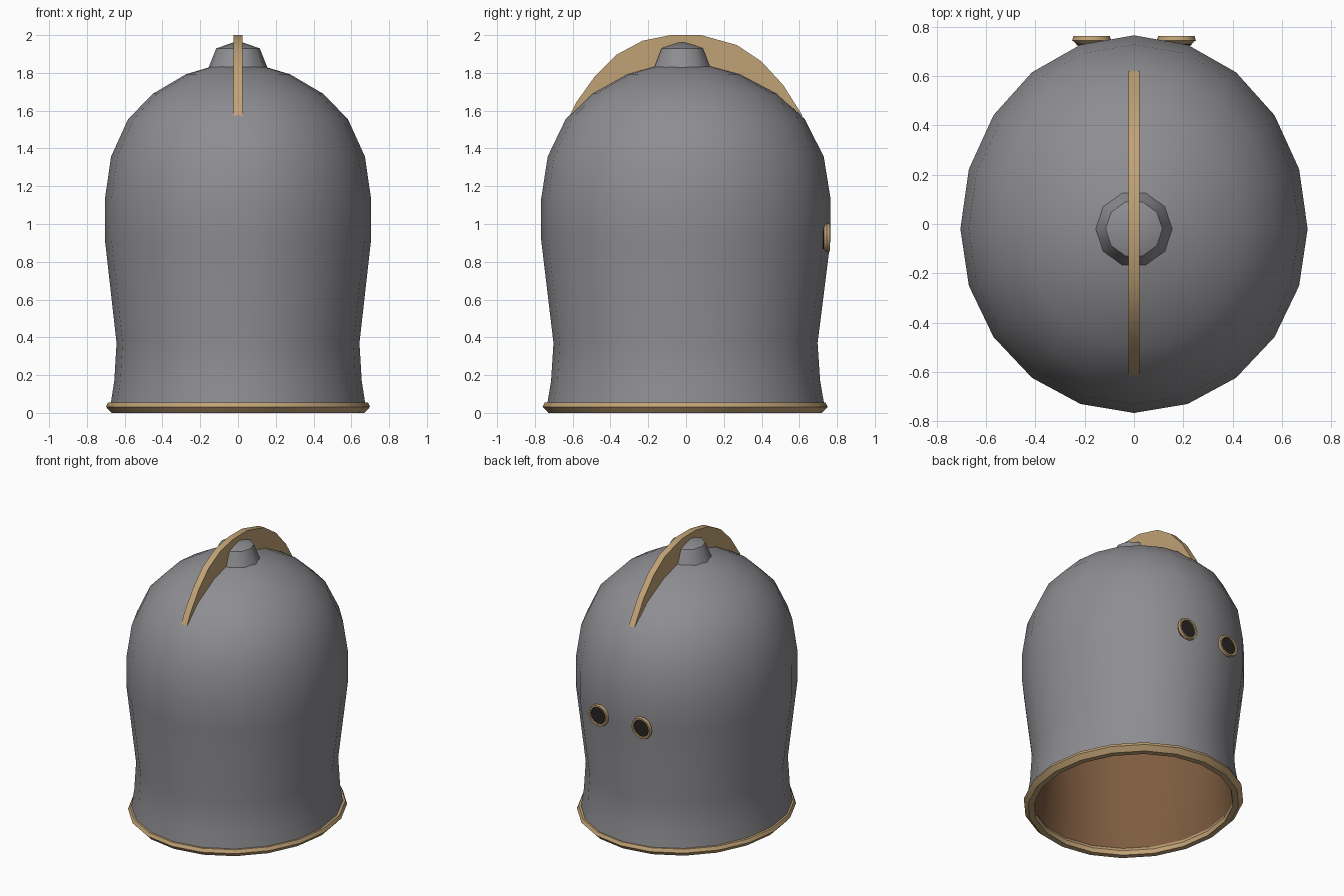
import bpy, bmesh
from math import sin, cos, tau, radians
from mathutils import Vector

if "Cube" in bpy.data.objects:
    bpy.data.objects.remove(bpy.data.objects["Cube"])

CY = -0.02


def material(name, col):
    m = bpy.data.materials.new(name)
    m.diffuse_color = (*col, 1)
    m.use_nodes = True
    m.node_tree.nodes["Principled BSDF"].inputs["Base Color"].default_value = m.diffuse_color
    return m


steel = material("steel", (0.27, 0.27, 0.288))
brass = material("brass", (0.53, 0.36, 0.18))
leather = material("leather", (0.21, 0.108, 0.051))
dark = material("dark", (0.02, 0.018, 0.016))


def finish(name, bm, mat=None, flip=False, smooth=None):
    bmesh.ops.recalc_face_normals(bm, faces=bm.faces)
    if flip:
        bmesh.ops.reverse_faces(bm, faces=bm.faces)
    me = bpy.data.meshes.new(name)
    bm.to_mesh(me)
    bm.free()
    ob = bpy.data.objects.new(name, me)
    bpy.context.collection.objects.link(ob)
    if mat:
        me.materials.append(mat)
    if smooth:
        bpy.ops.object.select_all(action='DESELECT')
        ob.select_set(True)
        bpy.context.view_layer.objects.active = ob
        bpy.ops.object.shade_smooth_by_angle(angle=radians(smooth))
    return ob


def lathe(name, profile, n, place, mat=None, loop=False, apex=None, **kw):
    """Revolve (radius, height) points; place(r, angle, h) gives the position."""
    bm = bmesh.new()
    rings = [[bm.verts.new(place(r, tau * i / n, h)) for i in range(n)]
             for r, h in profile]
    pairs = list(zip(rings, rings[1:]))
    if loop:
        pairs.append((rings[-1], rings[0]))
    for a, b in pairs:
        for i in range(n):
            j = (i + 1) % n
            bm.faces.new((a[i], a[j], b[j], b[i]))
    if apex is not None:
        tip = bm.verts.new(place(0, 0, apex))
        last = rings[-1]
        for i in range(n):
            bm.faces.new((last[i], last[(i + 1) % n], tip))
    return finish(name, bm, mat, **kw)


def oval(r, a, h):
    # the helmet is longer than wide, slightly more so on the eye side
    return (r * cos(a), CY + r * sin(a) * (1.115 if sin(a) > 0 else 1.06), h)


def rim_oval(r, a, h):
    return (r * cos(a), -0.005 + 1.08 * r * sin(a), h)


# outer shell and inner lining
shell = [(0.675, 0.04), (0.655, 0.17), (0.643, 0.37), (0.705, 0.92), (0.705, 1.13),
         (0.672, 1.357), (0.582, 1.555), (0.45, 1.69), (0.275, 1.793), (0.11, 1.842)]
lathe("helmet_shell", shell, 20, oval, steel, apex=1.855, smooth=40)
lining = [(r - 0.03, h - 0.03 * max(0, (h - 1.0) / 0.85)) for r, h in shell]
lathe("inner_lining", lining, 20, oval, leather, apex=1.823, flip=True, smooth=40)

# brass rim around the opening
lathe("bottom_rim", [(0.67, 0), (0.699, 0.032), (0.688, 0.055), (0.64, 0.055),
                     (0.628, 0.03), (0.633, 0)], 20, rim_oval, brass, loop=True, smooth=30)

# knob on top
lathe("top_knob", [(0.167, 1.80), (0.115, 1.93)], 10,
      lambda r, a, h: (r * cos(a), CY + r * sin(a), h), steel, apex=1.97, smooth=40)

# crest fin: outer arc, then back along the dome just under its surface
outer = [(-0.617, 1.57), (-0.58, 1.645), (-0.48, 1.785), (-0.37, 1.895), (-0.23, 1.97),
         (-0.08, 2.0), (0.08, 2.0), (0.27, 1.947), (0.40, 1.86), (0.515, 1.735),
         (0.622, 1.565)]
inner = [(0.49, 1.675), (0.295, 1.777), (0.1, 1.83), (-0.1, 1.83), (-0.30, 1.777),
         (-0.475, 1.675)]
bm = bmesh.new()
face = bm.faces.new([bm.verts.new((-0.023, y, z)) for y, z in outer + inner])
ext = bmesh.ops.extrude_face_region(bm, geom=[face], use_keep_orig=True)
bmesh.ops.translate(bm, vec=(0.046, 0, 0),
                    verts=[v for v in ext["geom"] if isinstance(v, bmesh.types.BMVert)])
finish("crest", bm, brass, smooth=40)

# eye openings: brass ring with a dark disc
for side, s in (("left", -1), ("right", 1)):
    c = Vector((0.172 * s, 0, 0.928))

    def eye(r, a, h, c=c):
        return (c.x + r * cos(a), h, c.z + r * sin(a))

    lathe(f"eye_ring_{side}", [(0.058, 0.728), (0.079, 0.746), (0.074, 0.763),
                               (0.062, 0.763), (0.058, 0.748)],
          14, eye, brass, loop=True, smooth=40)
    lathe(f"eye_hole_{side}", [(0.061, 0.725), (0.061, 0.754)], 14, eye, dark, apex=0.754)
